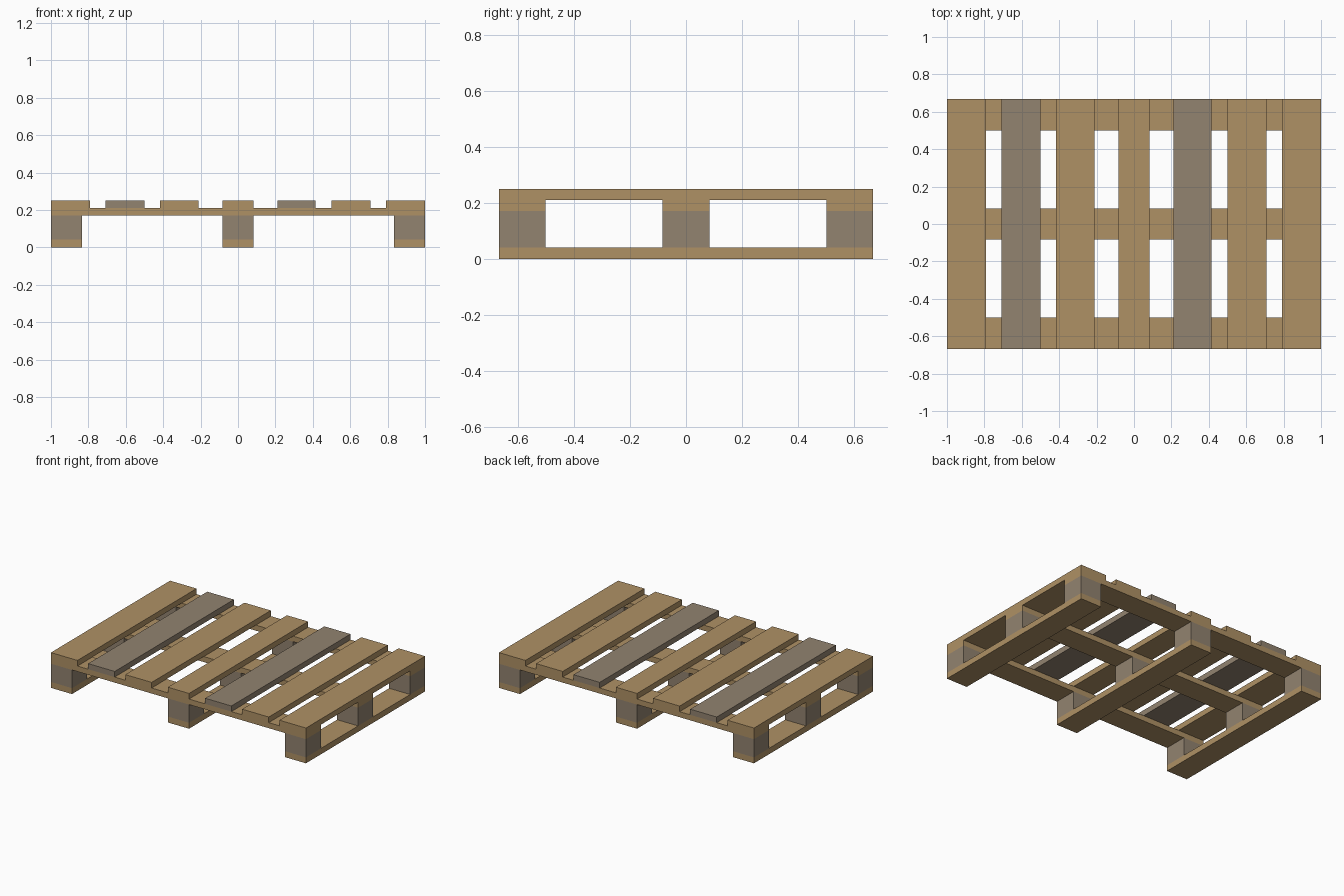
import bpy

cube = bpy.data.objects.get("Cube")
if cube:
    bpy.data.objects.remove(cube, do_unlink=True)


def material(name, srgb):
    colour = [((c / 255 + 0.055) / 1.055) ** 2.4 for c in srgb] + [1.0]
    mat = bpy.data.materials.new(name)
    mat.use_nodes = True
    mat.diffuse_color = colour
    bsdf = mat.node_tree.nodes["Principled BSDF"]
    bsdf.inputs["Base Color"].default_value = colour
    bsdf.inputs["Roughness"].default_value = 0.9
    return mat


tan_wood = material("tan wood", (175, 145, 101))
grey_wood = material("grey wood", (146, 131, 112))


def box(name, x, y, z, mat):
    """Box spanning the given (low, high) range on each axis."""
    spans = (x, y, z)
    bpy.ops.mesh.primitive_cube_add(size=1, location=[(a + b) / 2 for a, b in spans])
    obj = bpy.context.object
    obj.name = name
    obj.scale = [b - a for a, b in spans]
    bpy.ops.object.transform_apply(location=False, rotation=False, scale=True)
    obj.data.materials.append(mat)
    return obj


DEPTH = (-0.667, 0.667)
RUNNER_Z = (0.0, 0.042)
BLOCK_Z = (0.042, 0.171)
STRINGER_Z = (0.171, 0.21)
DECK_Z = (0.21, 0.25)

columns = {"right": (-1.0, -0.835), "middle": (-0.083, 0.083), "left": (0.835, 1.0)}
rows = {"front": (-0.667, -0.5), "centre": (-0.083, 0.083), "back": (0.5, 0.667)}

# Bottom runners with three blocks standing on each
for side, x in columns.items():
    box(f"{side}_runner", x, DEPTH, RUNNER_Z, tan_wood)
    for row, y in rows.items():
        box(f"{side}_{row}_block", x, y, BLOCK_Z, grey_wood)

# Cross stringers resting on the blocks
for row, y in rows.items():
    box(f"{row}_stringer", (-1.0, 1.0), y, STRINGER_Z, tan_wood)

# Deck boards, two of them weathered grey
deck = [
    (-1.0, -0.792, tan_wood), (-0.708, -0.5, grey_wood), (-0.417, -0.21, tan_wood),
    (-0.083, 0.083, tan_wood), (0.21, 0.415, grey_wood), (0.5, 0.708, tan_wood),
    (0.792, 1.0, tan_wood),
]
for i, (x0, x1, mat) in enumerate(deck, 1):
    box(f"deck_board_{i}", (x0, x1), DEPTH, DECK_Z, mat)
